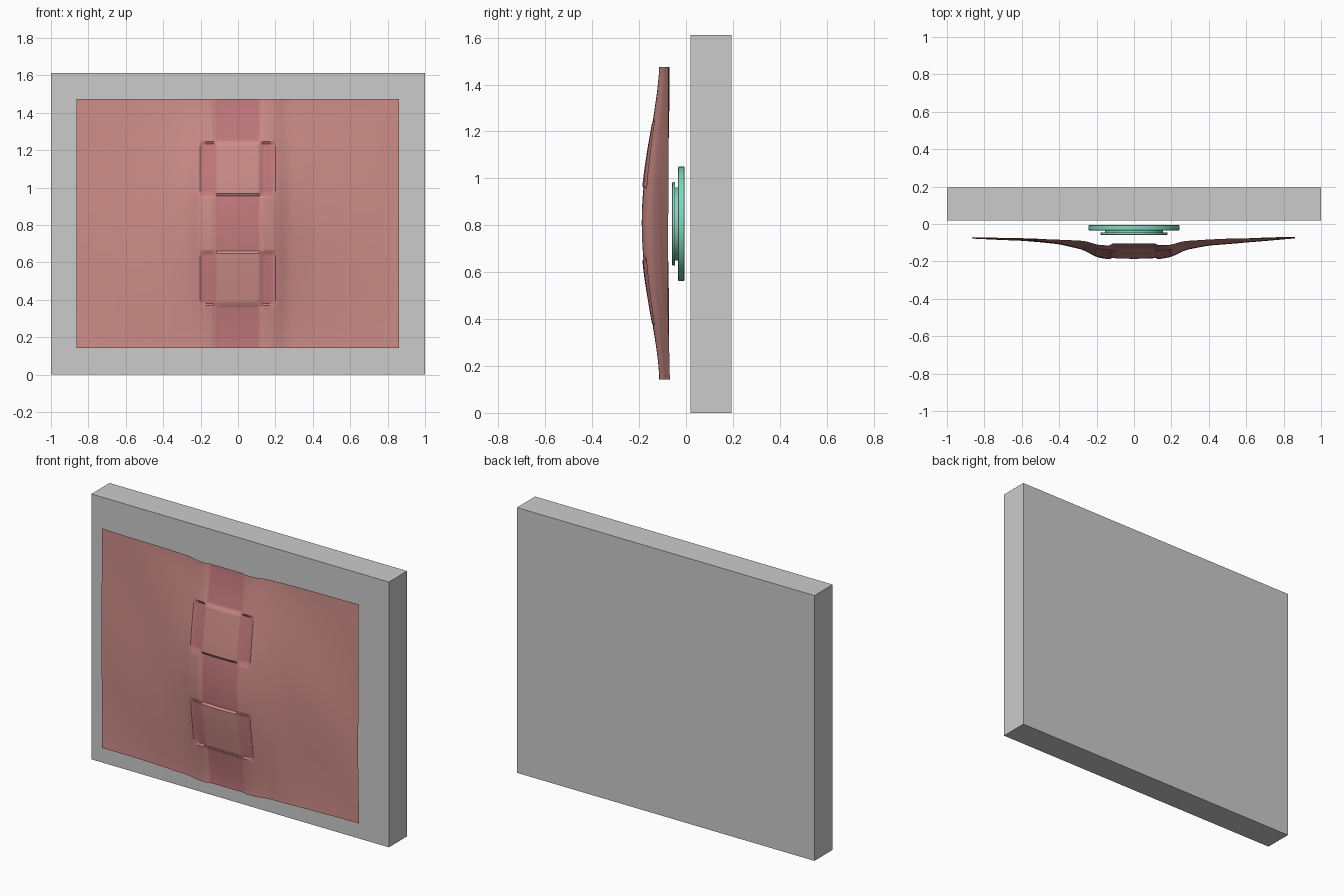
import bpy, bmesh, math
from math import sin, cos, pi

if "Cube" in bpy.data.objects:
    bpy.data.objects.remove(bpy.data.objects["Cube"])


def material(name, color):
    m = bpy.data.materials.new(name)
    m.diffuse_color = (*color, 1)
    m.use_nodes = True
    m.node_tree.nodes["Principled BSDF"].inputs["Base Color"].default_value = m.diffuse_color
    return m


def make_object(name, bm, mats=()):
    me = bpy.data.meshes.new(name)
    bm.to_mesh(me)
    bm.free()
    ob = bpy.data.objects.new(name, me)
    bpy.context.collection.objects.link(ob)
    for m in mats:
        me.materials.append(m)
    return ob


def lerp_profile(pts, x):
    for (x0, y0), (x1, y1) in zip(pts, pts[1:]):
        if x <= x1:
            t = (x - x0) / (x1 - x0)
            return y0 + (y1 - y0) * t
    return pts[-1][1]


def smooth_profile(pts, x, r=0.025):
    return sum(lerp_profile(pts, min(max(x + r * k / 3, pts[0][0]), pts[-1][0]))
               for k in range(-3, 4)) / 7


# wall slab
bm = bmesh.new()
bmesh.ops.create_cube(bm, size=1)
for v in bm.verts:
    v.co = (v.co.x * 2, 0.1075 + v.co.y * 0.175, 0.806 + v.co.z * 1.612)
make_object("wall_slab", bm)

# stepped round boss, turned about the y axis
CZ, SEG = 0.806, 64
green = material("green", (0.22, 0.68, 0.5))


def disc(name, profile):
    bm = bmesh.new()
    rings = []
    for r, y in profile:
        rings.append([bm.verts.new((r * cos(2 * pi * i / SEG), y, CZ + r * sin(2 * pi * i / SEG)))
                      for i in range(SEG)])
    for a, b in zip(rings, rings[1:]):
        for i in range(SEG):
            j = (i + 1) % SEG
            bm.faces.new((a[i], a[j], b[j], b[i]))
    bm.faces.new(rings[0])
    bm.faces.new(rings[-1])
    bmesh.ops.recalc_face_normals(bm, faces=bm.faces)
    return make_object(name, bm, [green])


discs = [
    disc("base_disc", [(0.240, -0.006), (0.244, -0.009), (0.244, -0.031), (0.240, -0.034)]),
    disc("neck_disc", [(0.156, -0.034), (0.156, -0.048)]),
    disc("cap_disc", [(0.178, -0.046), (0.178, -0.057), (0.174, -0.059)]),
]

# draped sheet: end and middle cross-sections blended along z
X0, X1, Z0, Z1 = -0.864, 0.862, 0.142, 1.474
NX, NZ = 120, 100
end = [(-0.864, -0.072), (-0.5, -0.080), (-0.26, -0.092), (-0.19, -0.114),
       (0.19, -0.114), (0.26, -0.092), (0.5, -0.080), (0.862, -0.070)]
mid = [(-0.864, -0.076), (-0.6, -0.089), (-0.4, -0.110), (-0.27, -0.138), (-0.20, -0.178),
       (-0.12, -0.190), (0, -0.195), (0.12, -0.190), (0.20, -0.178), (0.27, -0.142),
       (0.4, -0.115), (0.6, -0.097), (0.862, -0.077)]
ROWS = [0.37, 0.66, 0.955, 1.245]


def recessed(x, z):
    """Checker of sunken panels down the middle band."""
    even = sum(z > r for r in ROWS) % 2 == 0
    return abs(x) < 0.2 and (abs(x) < 0.12) == even


ends = [smooth_profile(end, X0 + (X1 - X0) * i / NX) for i in range(NX + 1)]
mids = [smooth_profile(mid, X0 + (X1 - X0) * i / NX) for i in range(NX + 1)]
bm = bmesh.new()
grid = []
for k in range(NZ + 1):
    z = Z0 + (Z1 - Z0) * k / NZ
    w = sin(pi * k / NZ) ** 1.5
    row = []
    for i in range(NX + 1):
        x = X0 + (X1 - X0) * i / NX
        y = ends[i] * (1 - w) + mids[i] * w
        y += 0.002 * sin(9 * x + 7 * z) * min(1, abs(x) / 0.4)
        if recessed(x, z):
            y += 0.009
        row.append(bm.verts.new((x, y, z)))
    grid.append(row)
for k in range(NZ):
    for i in range(NX):
        f = bm.faces.new((grid[k][i], grid[k][i + 1], grid[k + 1][i + 1], grid[k + 1][i]))
        c = f.calc_center_median()
        f.material_index = int(recessed(c.x, c.z))
sheet = make_object("draped_sheet", bm, [material("pink", (0.62, 0.27, 0.25)),
                                         material("deep_pink", (0.56, 0.20, 0.21))])

# smooth shading with crisp edges
for ob in discs + [sheet]:
    bpy.ops.object.select_all(action='DESELECT')
    ob.select_set(True)
    bpy.context.view_layer.objects.active = ob
    bpy.ops.object.shade_smooth_by_angle(angle=math.radians(35))
